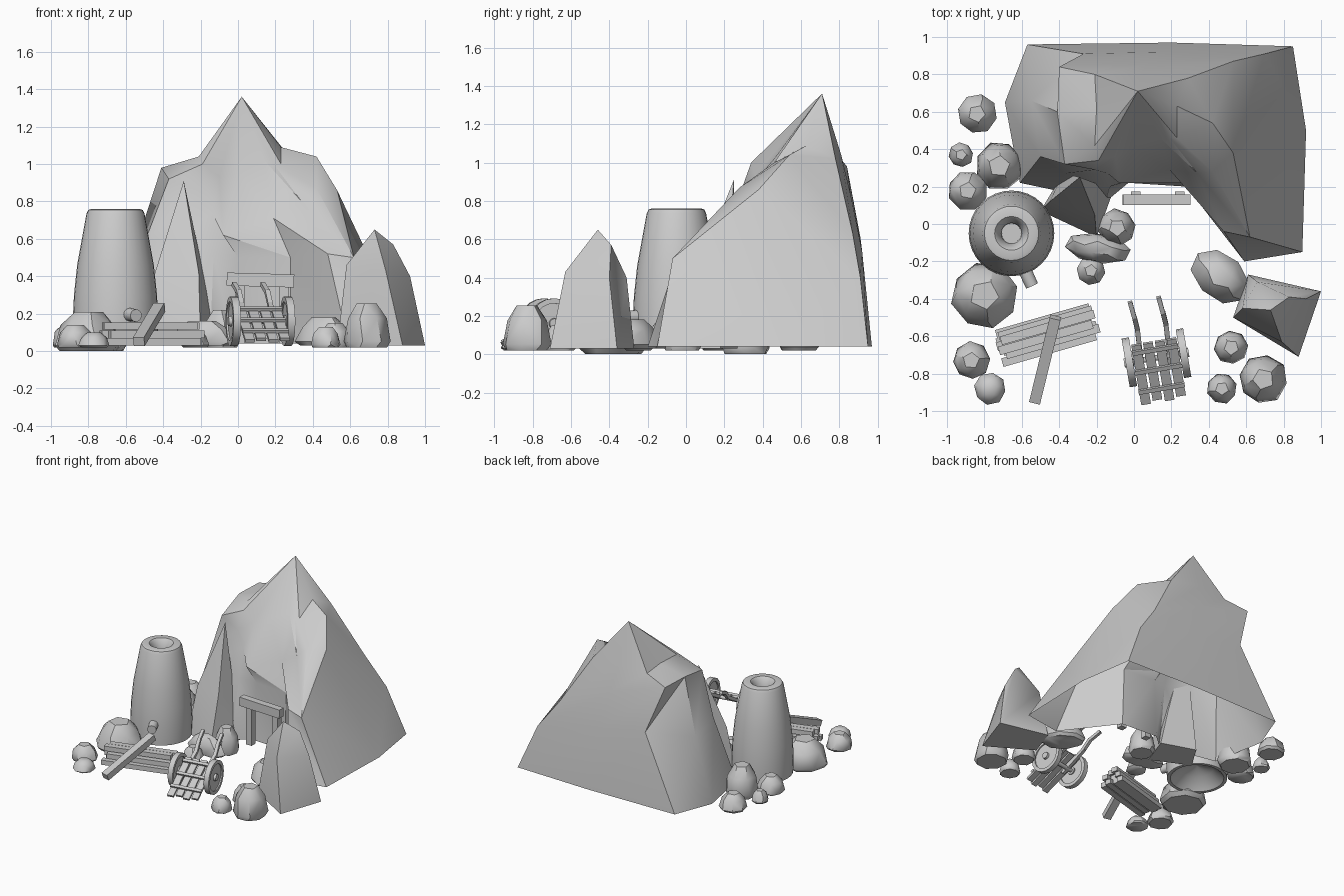
import bpy, bmesh, math, random
from mathutils import Vector, Matrix

if "Cube" in bpy.data.objects:
    bpy.data.objects.remove(bpy.data.objects["Cube"])

random.seed(4)


def finish(bm, name, smooth=None):
    bmesh.ops.recalc_face_normals(bm, faces=bm.faces)
    me = bpy.data.meshes.new(name)
    bm.to_mesh(me)
    bm.free()
    ob = bpy.data.objects.new(name, me)
    bpy.context.collection.objects.link(ob)
    if smooth:
        bpy.ops.object.select_all(action='DESELECT')
        ob.select_set(True)
        bpy.context.view_layer.objects.active = ob
        bpy.ops.object.shade_smooth_by_angle(angle=math.radians(smooth))
    return ob


def loft(bm, rings, tip=None, flip_at=None):
    """Skin closed rings; flip_at splits quads, turning the diagonal at that column."""
    rows = [[bm.verts.new(p) for p in r] for r in rings]
    n = len(rows[0])
    for a, b in zip(rows, rows[1:]):
        for i in range(n):
            j = (i + 1) % n
            q = (a[i], a[j], b[j], b[i])
            if flip_at is None:
                bm.faces.new(q)
            else:
                if i >= flip_at:
                    q = (a[j], b[j], b[i], a[i])
                bm.faces.new((q[0], q[1], q[3]))
                bm.faces.new((q[1], q[2], q[3]))
    if tip:
        t = bm.verts.new(tip)
        for i in range(n):
            bm.faces.new((rows[-1][i], rows[-1][(i + 1) % n], t))


def hull(name, pts):
    bm = bmesh.new()
    for p in pts:
        bm.verts.new(p)
    bmesh.ops.convex_hull(bm, input=bm.verts)
    bmesh.ops.delete(bm, geom=[v for v in bm.verts if not v.link_faces], context='VERTS')
    return finish(bm, name, 38)


def beam(name, a, b, w, h, frame=None):
    """Box of width w and height h running from a to b."""
    a, b = Vector(a), Vector(b)
    d = b - a
    y = d.normalized()
    x = y.cross(Vector((0, 0, 1)))
    x = x.normalized() if x.length > 0.01 else Vector((1, 0, 0))
    rot = Matrix((x, y, x.cross(y))).transposed().to_4x4()
    m = Matrix.Translation((a + b) / 2) @ rot @ Matrix.Diagonal((w, d.length, h, 1))
    bm = bmesh.new()
    bmesh.ops.create_cube(bm, size=1, matrix=(frame @ m) if frame else m)
    return finish(bm, name)


def cylinder(name, a, b, r1, r2, n, frame=None):
    a, b = Vector(a), Vector(b)
    d = b - a
    m = Matrix.Translation((a + b) / 2) @ d.to_track_quat('Z', 'Y').to_matrix().to_4x4()
    bm = bmesh.new()
    bmesh.ops.create_cone(bm, cap_ends=True, segments=n, radius1=r1, radius2=r2,
                          depth=d.length, matrix=(frame @ m) if frame else m)
    return finish(bm, name, 40)


# Mountain shell, open underneath: columns run left of cave, back, right, arm, cave wall
base = [(-.15, .12), (-.42, .18), (-.61, .22), (-.69, .65), (-.57, .96), (.2, .97),
        (.85, .95), (.92, .5), (.90, -.15), (.59, -.2), (.28, .2), (-.03, .22)]
mid = [(-.13, .2, .52), (-.37, .27, .58), (-.50, .36, .58), (-.55, .66, .55), (-.27, .91, .61), (.15, .92, .53),
       (.70, .91, .40), (.53, .38, .86), (.62, -.07, .5), (.48, -.04, .52), (.28, .22, .5), (0, .24, .5)]
upper = [(-.14, .27, .74), (-.21, .29, .86), (-.37, .32, .92), (-.41, .6, .98), (-.4, .84, .98), (.08, .86, .83),
         (.53, .87, .63), (.42, .54, 1.04), (.42, .28, .87), (.34, .27, .80), (.19, .29, .71), (-.08, .22, .62)]
crown = [(-.1, .36, .93), (-.19, .34, 1.0), (-.21, .42, 1.04), (-.2, .62, 1.04), (-.21, .8, 1.03), (.04, .81, 1.04),
         (.29, .78, 1.02), (.23, .63, 1.09), (.23, .46, 1.0), (.19, .46, 1.0), (.14, .46, 1.02), (0, .41, .96)]
bm = bmesh.new()
loft(bm, [[(x, y, .04) for x, y in base], mid, upper, crown], (.02, .71, 1.36), flip_at=7)
finish(bm, "mountain", 35)

# Spire left of the cave and crag at the right
hull("left_spire", [(-.29, .25, .91), (-.45, .12, .4), (-.5, .07, .03), (-.2, -.07, .03), (-.21, .05, .42),
                    (-.11, .18, .03), (-.16, .2, .3), (-.38, .27, .03)])
hull("right_crag", [(.73, -.46, .65), (.83, -.39, .57), (.92, -.40, .40), (1, -.36, .03), (.88, -.71, .03),
                    (.79, -.63, .43), (.58, -.45, .46), (.53, -.50, .03), (.61, -.27, .03), (.66, -.31, .4)])


# Boulders: lumpy hulls with a flat small top
def boulder(name, x, y, z, rx, ry, h, turn=0):
    pts = []
    for n, zz, rr in ((8, 0, .86), (8, .14, 1), (7, .66, .82), (5, 1, .44)):
        off = random.random() * 6
        for i in range(n):
            t = off + i * math.tau / n
            k = rr * random.uniform(.97, 1.05)
            px, py = rx * k * math.cos(t), ry * k * math.sin(t)
            c, s = math.cos(turn), math.sin(turn)
            pts.append((x + c * px - s * py, y + s * px + c * py, z + h * zz))
    hull(name, pts)


for i, (x, y, r, h) in enumerate([
        (-.84, .59, .105, .13), (-.925, .37, .066, .09), (-.89, .18, .105, .13), (-.72, .31, .13, .24),
        (-.80, -.38, .175, .21), (-.87, -.73, .1, .12), (-.77, -.88, .085, .08), (.52, -.66, .09, .13),
        (.69, -.83, .13, .235), (.47, -.88, .08, .11), (-.09, -.02, .10, .20), (-.23, -.25, .075, .09)]):
    boulder("boulder_%d" % i, x, y, .0 if r > .12 and x < 0 else .02, r, r, h)
boulder("long_boulder", -.19, -.13, .03, .175, .08, .13, -.15)
boulder("arm_boulder", .46, -.28, .03, .17, .12, .15, -.7)

# Furnace: turned profile with a chimney mouth and a hollow underside
profile = [(.001, .14), (.12, .11), (.2, .03), (.225, .03), (.229, .15), (.222, .3), (.205, .46), (.155, .735),
           (.145, .755), (.13, .76), (.09, .76), (.08, .75), (.055, .69), (.052, .4), (.001, .4)]
bm = bmesh.new()
loft(bm, [[(-.655 + r * math.cos(i * math.tau / 32), -.05 + r * math.sin(i * math.tau / 32), z)
           for i in range(32)] for r, z in profile])
finish(bm, "furnace", 35)
cylinder("furnace_spout", (-.62, -.17, .2), (-.545, -.33, .19), .038, .034, 12)

# Mine entrance timbers
beam("entrance_lintel", (-.06, .13, .385), (.30, .13, .375), .055, .07)
for s, x in (("left", .01), ("right", .245)):
    beam(s + "_entrance_post", (x, .15, .04), (x, .15, .36), .05, .05)

# Timber stack with a leaning beam
stack = Matrix.Translation((-.465, -.595, 0)) @ Matrix.Rotation(math.radians(16), 4, 'Z')
for i, (y, z, s) in enumerate([(-.075, .05, -.01), (-.02, .05, .01), (.035, .05, -.01), (.08, .05, .0),
                               (-.04, .09, .02), (.015, .09, -.015), (.065, .09, .01),
                               (-.01, .135, -.01), (.04, .135, .015)]):
    beam("stacked_plank_%d" % i, (-.26 + s, y, z), (.26 + s, y, z), .047, .038, stack)
beam("leaning_beam", (-.53, -.95, .05), (-.42, -.5, .235), .06, .05)

# Handcart: tilted slatted bed, handles, axle and wheels
cart = Matrix.Translation((.12, -.715, .16)) @ Matrix.Rotation(math.radians(9.6), 4, 'Z')
tilt = cart @ Matrix.Rotation(math.radians(29), 4, 'X')
for i in range(4):
    x = -.096 + i * .064
    beam("bed_slat_%d" % i, (x, -.255 + .015 * (i % 2), .02), (x, .11, .02), .052, .018, tilt)
for i, y in enumerate((-.17, -.05, .07)):
    beam("bed_crossbar_%d" % i, (-.125, y, .035), (.125, y, .035), .024, .018, tilt)
for s, x in (("left", -.085), ("right", .07)):
    beam(s + "_handle_root", (x, -.05, 0), (x + .01, .2, .0), .026, .026, tilt)
    beam(s + "_handle_bend", (x + .01, .19, .0), (x + .005, .28, .03), .026, .026, tilt)
    beam(s + "_handle_grip", (x + .005, .27, .028), (x - .005, .375, .02), .024, .024, tilt)
cylinder("axle", (-.17, 0, 0), (.17, 0, 0), .016, .016, 10, cart)
for s, k in (("left", -1), ("right", 1)):
    cylinder(s + "_wheel_disc", (k * .137, 0, 0), (k * .157, 0, 0), .115, .115, 20, cart)
    cylinder(s + "_wheel_hub", (k * .125, 0, 0), (k * .175, 0, 0), .032, .026, 10, cart)
    bm = bmesh.new()
    ring = [(.105, .127), (.132, .127), (.132, .167), (.105, .167), (.105, .127)]
    loft(bm, [[cart @ Vector((k * w, r * math.cos(i * math.tau / 20), r * math.sin(i * math.tau / 20)))
               for i in range(20)] for r, w in ring])
    bmesh.ops.remove_doubles(bm, verts=bm.verts, dist=.0001)
    finish(bm, s + "_wheel_rim", 35)
